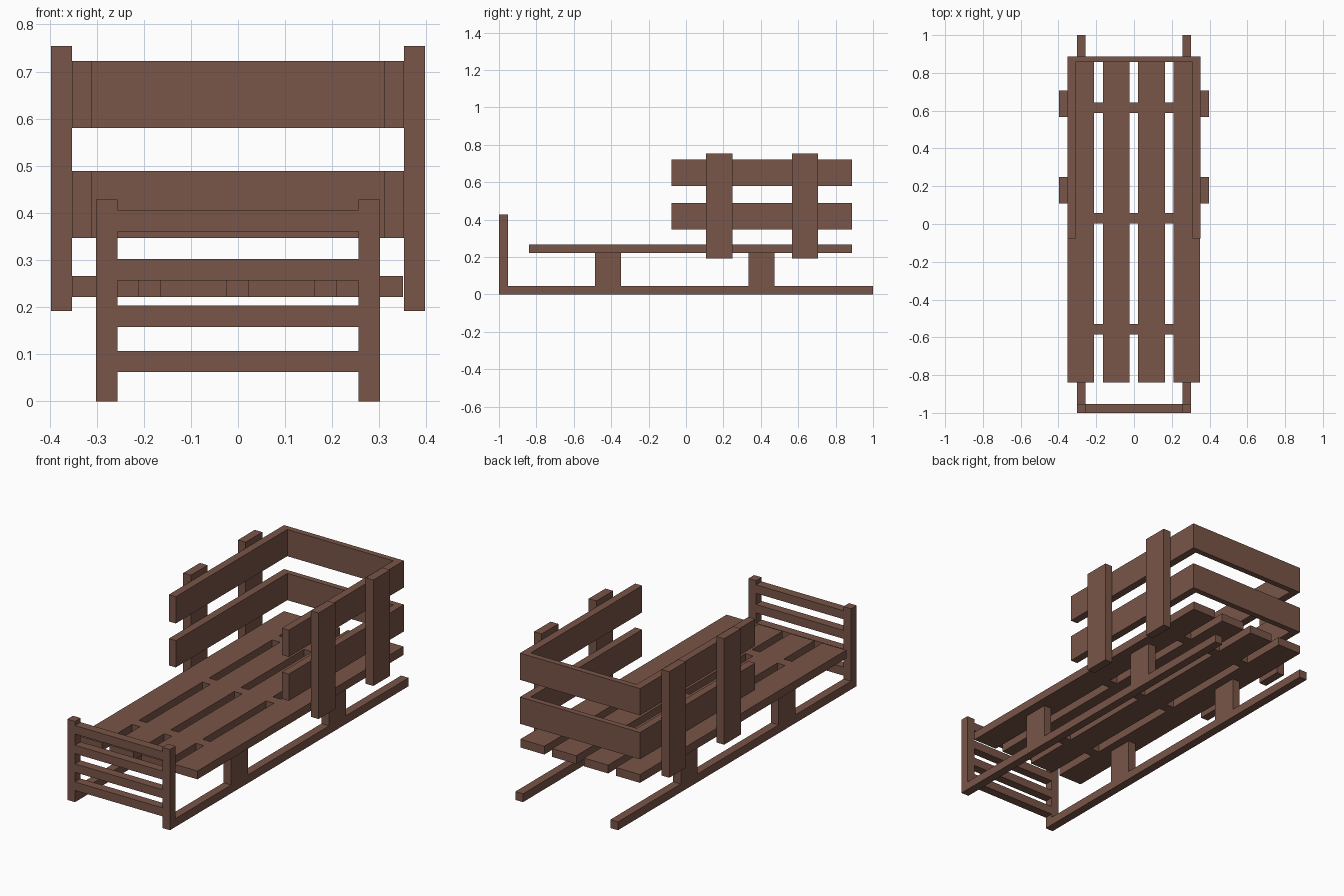
import bpy
import bmesh
from mathutils import Matrix, Vector

default = bpy.data.objects.get("Cube")
if default:
    bpy.data.objects.remove(default, do_unlink=True)

wood = bpy.data.materials.new("brown_wood")
wood.use_nodes = True
color = (0.191, 0.091, 0.065, 1)
wood.diffuse_color = color
wood.node_tree.nodes["Principled BSDF"].inputs["Base Color"].default_value = color


def plank(name, x, y, z):
    """Box spanning the given (low, high) range on each axis."""
    spans = (x, y, z)
    center = Vector([(a + b) / 2 for a, b in spans])
    size = Vector([b - a for a, b in spans])
    bm = bmesh.new()
    bmesh.ops.create_cube(bm, size=1, matrix=Matrix.Diagonal(size).to_4x4())
    mesh = bpy.data.meshes.new(name)
    bm.to_mesh(mesh)
    bm.free()
    mesh.materials.append(wood)
    obj = bpy.data.objects.new(name, mesh)
    obj.location = center
    bpy.context.collection.objects.link(obj)


def pair(name, x, y, z):
    """The same plank on the left (+x) and right (-x) sides."""
    plank("left_" + name, x, y, z)
    plank("right_" + name, (-x[1], -x[0]), y, z)


RUNNER_X = (0.256, 0.301)
FRONT_Y = (-1, -0.953)
DECK_Z = (0.222, 0.266)
SLAT_W, SLAT_STEP = 0.141, 0.187

# Runners, front posts and legs
pair("runner", RUNNER_X, (FRONT_Y[1], 1), (0, 0.044))
pair("front_post", RUNNER_X, FRONT_Y, (0, 0.428))
for label, y in (("front", -0.487), ("rear", 0.333)):
    pair(label + "_leg", RUNNER_X, (y, y + 0.14), (0.044, DECK_Z[0]))

# Rungs between the front posts
for i, z in enumerate((0.062, 0.158, 0.257, 0.361)):
    plank(f"front_rung_{i + 1}", (-RUNNER_X[0], RUNNER_X[0]), FRONT_Y, (z, z + 0.045))

# Deck slats with flush cross pieces filling the gaps
for i in range(4):
    x = -0.352 + i * SLAT_STEP
    plank(f"deck_slat_{i + 1}", (x, x + SLAT_W), (-0.84, 0.888), DECK_Z)
    if i < 3:
        for label, y in (("front", -0.585), ("middle", 0.003), ("rear", 0.588)):
            plank(f"{label}_crosspiece_{i + 1}", (x + SLAT_W, x + SLAT_STEP),
                  (y, y + 0.056), DECK_Z)

# Side and back rails
for label, z in (("lower", 0.347), ("upper", 0.58)):
    height = (z, z + 0.142)
    pair(label + "_side_rail", (0.311, 0.352), (-0.077, 0.857), height)
    plank(label + "_back_rail", (-0.352, 0.352), (0.857, 0.888), height)

# Upright stakes outside the rails
for label, y in (("front", 0.108), ("rear", 0.567)):
    pair(label + "_stake", (0.352, 0.397), (y, y + 0.14), (0.192, 0.754))
